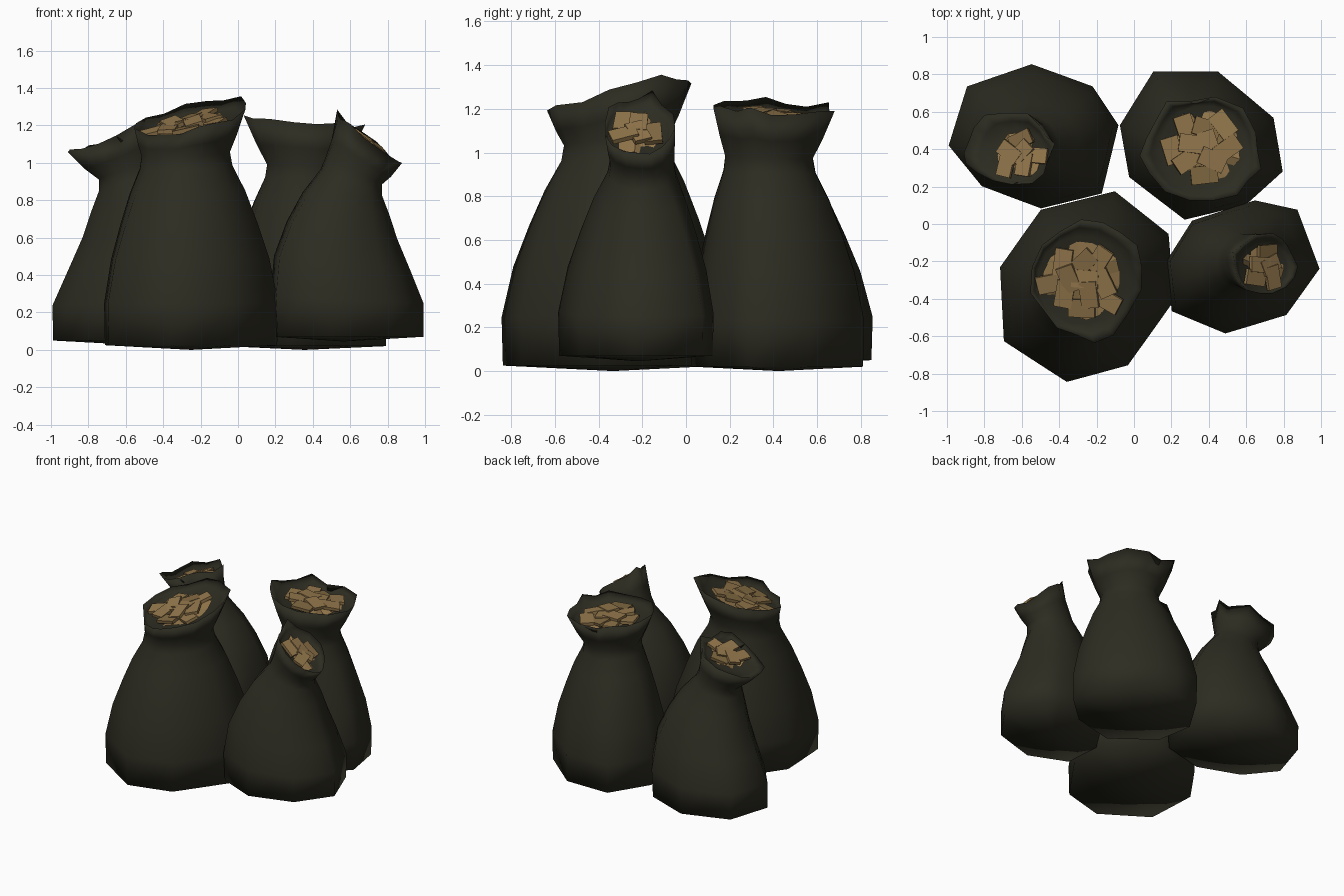
import bpy, bmesh, math, random
from mathutils import Vector, Matrix

if "Cube" in bpy.data.objects:
    bpy.data.objects.remove(bpy.data.objects["Cube"])

random.seed(11)


def material(name, rgb):
    m = bpy.data.materials.new(name)
    m.diffuse_color = (*rgb, 1)
    m.use_nodes = True
    m.node_tree.nodes["Principled BSDF"].inputs["Base Color"].default_value = m.diffuse_color
    return m


CLOTH = material("dark olive cloth", (0.026, 0.025, 0.0155))
TAN = material("tan blocks", (0.285, 0.18, 0.07))
BROWN = material("brown blocks", (0.22, 0.14, 0.054))


def finish(bm, name, mats, smooth):
    bmesh.ops.recalc_face_normals(bm, faces=bm.faces)
    me = bpy.data.meshes.new(name)
    bm.to_mesh(me)
    bm.free()
    ob = bpy.data.objects.new(name, me)
    bpy.context.collection.objects.link(ob)
    for m in mats:
        me.materials.append(m)
    for p in me.polygons:
        p.use_smooth = smooth
    return ob


# height fraction and inward fraction, from floor to neck
PROFILE = [(0, .04), (.22, .02), (.45, .20), (.64, .45), (.80, .69), (.93, .95), (1, 1)]


def sloped_ring(angles, centre, rx, ry, sx, sy, wobble=None):
    """Tilted ellipse sampled at the given angles."""
    out = []
    for i, a in enumerate(angles):
        k = wobble[i] if wobble else 0
        x, y = rx * (1 + k) * math.cos(a), ry * (1 + k) * math.sin(a)
        out.append(Vector((centre[0] + x, centre[1] + y,
                           centre[2] + sx * x + sy * y + k * .25)))
    return out


def sack(name, base, base_z, neck, rim, fill, count, power=1.0, bend=0.0):
    # octagonal body with a midpoint on every side
    pts = []
    for i, p in enumerate(base):
        q = base[(i + 1) % len(base)]
        pts += [Vector((*p, base_z)), Vector(((p[0] + q[0]) / 2, (p[1] + q[1]) / 2, base_z))]
    mid = sum(pts, Vector()) / len(pts)
    angles = [math.atan2(p.y - mid.y, p.x - mid.x) for p in pts]
    n = len(pts)
    wob = [random.uniform(-.08, .09) for _ in range(n)]

    c, r, sx, sy = neck
    neck_ring = sloped_ring(angles, c, r, r, sx, sy)
    rings = []
    for h, w in PROFILE:
        w = w ** power if h > .3 else w
        ring = []
        for p, q in zip(pts, neck_ring):
            v = p.lerp(q, w)
            v.z = p.z + (q.z - p.z) * h
            v.x += bend * max(0, math.sin(math.pi * (h - .2) / .8))
            ring.append(v)
        rings.append(ring)

    # flared rim, then the inner wall down to the contents
    c2, rx, ry, tx, ty = rim
    rim_ring = sloped_ring(angles, c2, rx, ry, tx, ty, wob)
    rings.append([a.lerp(b, .45) - Vector((0, 0, .01)) for a, b in zip(neck_ring, rim_ring)])
    rings.append(rim_ring)
    (fx, fy), fr, depth = fill
    level = c2[2] + tx * (fx - c2[0]) + ty * (fy - c2[1]) - depth
    fc = Vector((fx, fy, level))
    inner = sloped_ring(angles, fc, fr * 1.1, fr * 1.1, tx, ty)
    rings.append([a.lerp(b, .5) - Vector((0, 0, .015)) for a, b in zip(rim_ring, inner)])
    rings.append(inner)

    bm = bmesh.new()
    vs = [[bm.verts.new(v) for v in ring] for ring in rings]
    for a, b in zip(vs, vs[1:]):
        for i in range(n):
            j = (i + 1) % n
            bm.faces.new((a[i], a[j], b[j], b[i]))
    bottom = bm.verts.new((mid.x, mid.y, max(0, base_z - .025)))
    for i in range(n):
        bm.faces.new((bottom, vs[0][(i + 1) % n], vs[0][i]))
    bm.faces.new(vs[-1])
    finish(bm, name, [CLOTH], True)

    # low heap under the loose blocks
    bm = bmesh.new()
    heap = [bm.verts.new(v + Vector((0, 0, .004)))
            for v in sloped_ring(angles, fc, fr * .95, fr * .95, tx, ty, wob)]
    top = bm.verts.new(fc + Vector((0, 0, .025)))
    for i in range(n):
        bm.faces.new((heap[i], heap[(i + 1) % n], top))
    finish(bm, name + "_heap", [TAN], False)

    # flat rectangular blocks scattered in a spiral over the heap
    bm = bmesh.new()
    up = Vector((-tx, -ty, 1)).normalized()
    tilt = Vector((0, 0, 1)).rotation_difference(up).to_matrix().to_4x4()
    size = .145 if fr > .17 else .125
    for k in range(count):
        d = fr * .85 * math.sqrt((k + .3) / count)
        a = k * 2.4 + .5
        dome = .03 * (1 - d / fr)
        loc = Matrix.Translation((d * math.cos(a), d * math.sin(a), dome + .012 + .006 * (k % 3)))
        rot = (Matrix.Rotation(random.uniform(0, math.pi), 4, 'Z')
               @ Matrix.Rotation(random.uniform(-.12, .12), 4, 'X')
               @ Matrix.Rotation(random.uniform(-.1, .1), 4, 'Y'))
        m = Matrix.Translation(fc) @ tilt @ loc @ rot @ Matrix.Diagonal((size, size * .66, .022, 1))
        geo = bmesh.ops.create_cube(bm, size=1, matrix=m)
        for f in {f for v in geo['verts'] for f in v.link_faces}:
            f.material_index = 1 if k % 4 == 3 else 0
    finish(bm, name + "_blocks", [TAN, BROWN], False)


# large sack, front left
sack("front_left_sack",
     [(.22, -.41), (.19, -.05), (-.10, .18), (-.50, .08), (-.72, -.23), (-.70, -.63), (-.36, -.85), (-.03, -.76)],
     .025, ((-.28, -.32, 1.05), .24, .05, .08), ((-.25, -.30, 1.245), .295, .32, .19, .22),
     ((-.28, -.30), .215, .055), 11)

# leaning sack, back left
sack("back_left_sack",
     [(-.08, .53), (-.22, .74), (-.55, .86), (-.90, .74), (-1.0, .42), (-.82, .20), (-.50, .08), (-.17, .16)],
     .05, ((-.59, .42, .96), .155, .32, -.05), ((-.67, .40, 1.13), .235, .195, .34, -.08),
     ((-.61, .37), .125, .06), 6, .95, .05)

# large sack, back right
sack("back_right_sack",
     [(.80, .28), (.75, .57), (.45, .82), (.10, .82), (-.08, .53), (-.03, .25), (.27, .02), (.60, .10)],
     .02, ((.36, .38, .98), .205, -.05, -.03), ((.36, .39, 1.21), .315, .29, -.09, -.07),
     ((.37, .41), .205, .065), 10)

# small sack leaning right, front right
sack("front_right_sack",
     [(1.0, -.24), (.88, .08), (.65, .13), (.31, .02), (.17, -.20), (.20, -.47), (.49, -.59), (.82, -.49)],
     .07, ((.62, -.20, .96), .15, -.5, 0), ((.70, -.22, 1.13), .17, .165, -.8, 0),
     ((.69, -.23), .115, .06), 5, 1.0, -.045)
